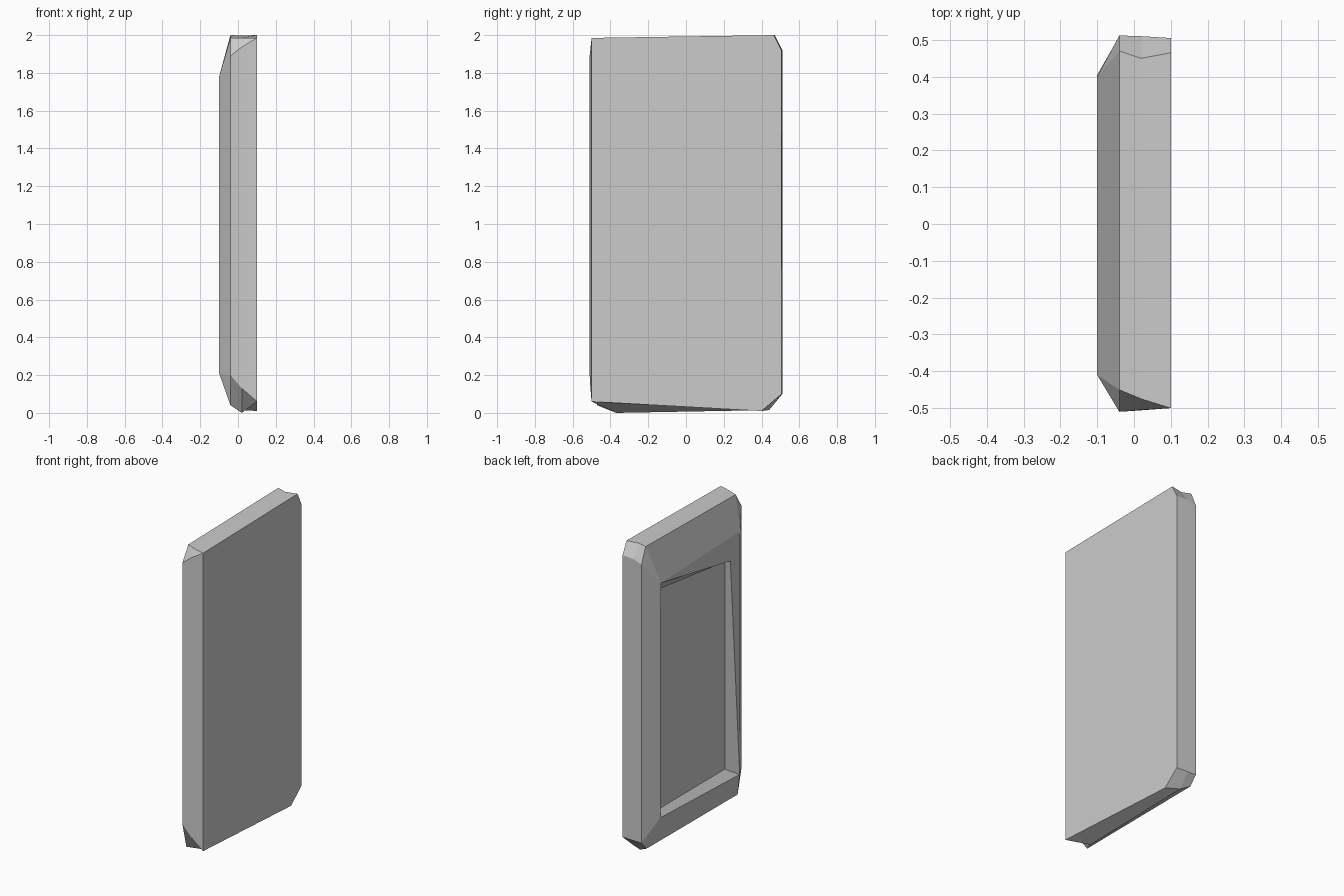
import bpy, bmesh

if "Cube" in bpy.data.objects:
    bpy.data.objects.remove(bpy.data.objects["Cube"])


def at(x, pts):
    """Place (y, z) points on the plane at depth x."""
    return [(x, y, z) for y, z in pts]


def corners(bl, br, tr, tl):
    """Expand four corners to the eight-point order of the outer rings."""
    return [bl, br, br, tr, tr, tl, tl, bl]


# Cross-sections from the flat back, over the rim, into the shallow recess
ridge_bl, ridge_br, ridge_tr = (-.10, -.405, .21), (-.10, .405, .24), (-.10, .40, 1.755)
sections = [
    at(.10, [(-.50, .06), (.40, .01), (.505, .10), (.505, 1.92),
             (.465, 2.0), (-.50, 1.985), (-.50, 1.985), (-.50, .06)]),
    at(.02, [(-.37, 0), (.44, .015), (.508, .10), (.51, 1.92),
             (.45, 1.998), (-.475, 1.985), (-.505, 1.937), (-.506, .13)]),
    at(-.04, [(-.47, .04), (.46, .045), (.51, .10), (.512, 1.90),
              (.47, 2.0), (-.45, 1.985), (-.51, 1.89), (-.51, .20)]),
    corners(ridge_bl, ridge_br, ridge_tr, (-.10, -.41, 1.78)),
    corners(ridge_bl, ridge_br, ridge_tr, (-.10, -.31, 1.625)),
    at(-.06, corners((-.31, .27), (.345, .27), (.345, 1.69), (-.31, 1.61))),
]

# Framed panel: loft the sections, cap the back and the recessed floor
bm = bmesh.new()
rings = [[bm.verts.new(p) for p in pts] for pts in sections]
for a, b in zip(rings, rings[1:]):
    for i in range(8):
        j = (i + 1) % 8
        bm.faces.new((a[i], a[j], b[j], b[i]))
bm.faces.new(rings[0])
bm.faces.new(rings[-1])
bmesh.ops.remove_doubles(bm, verts=bm.verts, dist=0.0005)
bmesh.ops.recalc_face_normals(bm, faces=bm.faces)

mesh = bpy.data.meshes.new("framed_panel")
bm.to_mesh(mesh)
bm.free()
bpy.context.collection.objects.link(bpy.data.objects.new("framed_panel", mesh))
